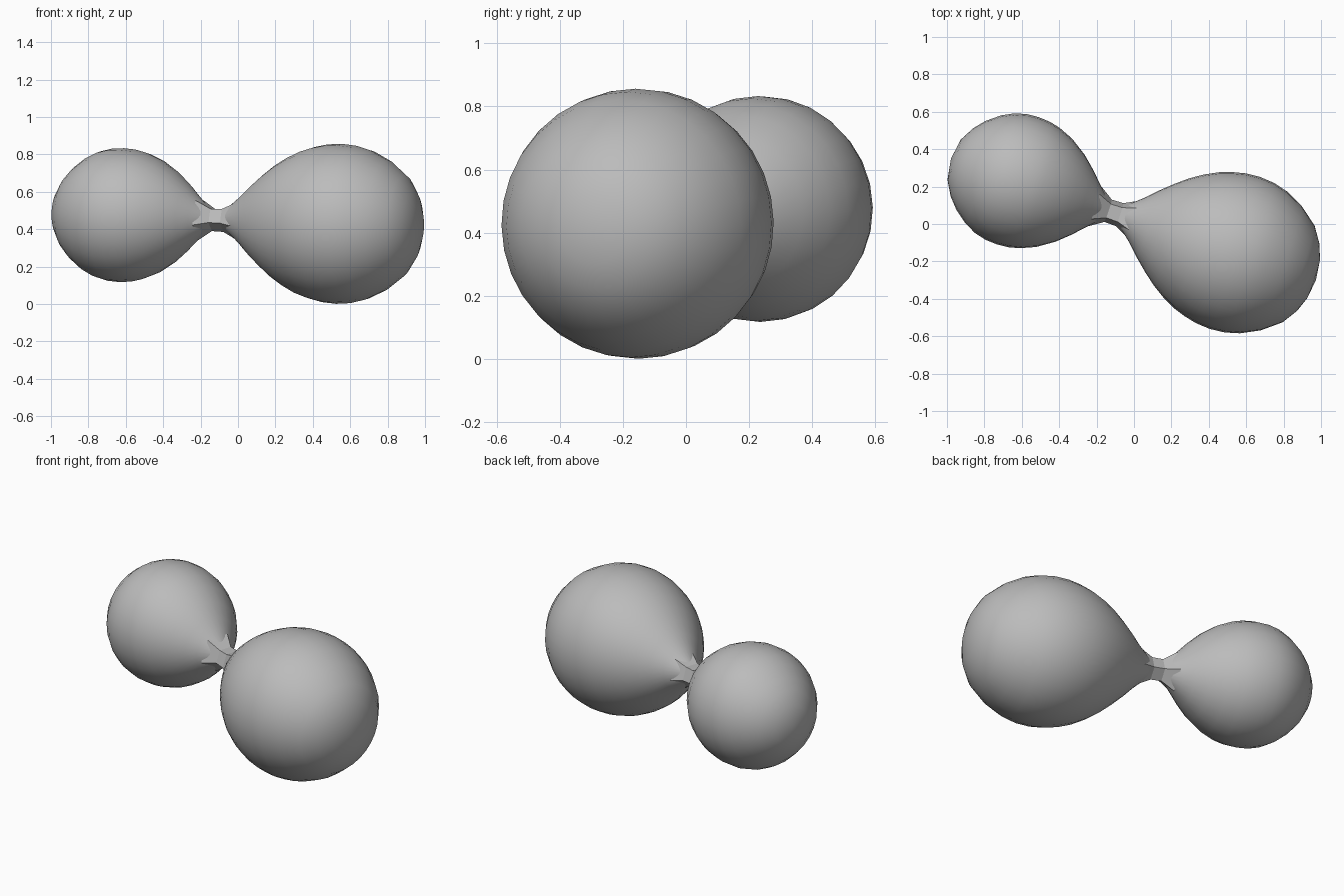
import bpy, bmesh, math
from mathutils import Vector

if "Cube" in bpy.data.objects:
    bpy.data.objects.remove(bpy.data.objects["Cube"])

grey = bpy.data.materials.new("mid grey")
grey.diffuse_color = (0.5, 0.5, 0.5, 1)
grey.use_nodes = True
grey.node_tree.nodes["Principled BSDF"].inputs["Base Color"].default_value = grey.diffuse_color

# Shared axis running from the large bulb's centre towards the small bulb
ORIGIN = Vector((0.55, -0.158, 0.428))
AXIS = Vector((-0.948, 0.315, 0.038)).normalized()
SIDE = AXIS.cross(Vector((0, 0, 1))).normalized()
UP = SIDE.cross(AXIS)


def lathe(name, profile, sides, smooth, turn=0.0):
    """Spin (distance along axis, radius) points around the shared axis."""
    bm = bmesh.new()
    rings = []
    for s, r in profile:
        c = ORIGIN + AXIS * s
        if r == 0:
            rings.append([bm.verts.new(c)] * sides)
            continue
        angles = [turn + 2 * math.pi * i / sides for i in range(sides)]
        rings.append([bm.verts.new(c + r * (SIDE * math.cos(a) + UP * math.sin(a)))
                      for a in angles])
    for a, b in zip(rings, rings[1:]):
        for i in range(sides):
            j = (i + 1) % sides
            quad = list(dict.fromkeys((a[i], a[j], b[j], b[i])))
            bm.faces.new(quad).smooth = smooth
    bmesh.ops.recalc_face_normals(bm, faces=bm.faces)
    mesh = bpy.data.meshes.new(name)
    bm.to_mesh(mesh)
    bm.free()
    mesh.materials.append(grey)
    obj = bpy.data.objects.new(name, mesh)
    bpy.context.collection.objects.link(obj)
    return obj


# Large teardrop bulb, tapering to the neck
lathe("large_bulb", [
    (-0.446, 0), (-0.432, 0.11), (-0.402, 0.19), (-0.348, 0.272), (-0.25, 0.35),
    (-0.149, 0.4), (-0.07, 0.421), (0.01, 0.428), (0.09, 0.422), (0.16, 0.406),
    (0.225, 0.384), (0.3, 0.346), (0.368, 0.302), (0.433, 0.25), (0.5, 0.19),
    (0.56, 0.13), (0.635, 0.065)], 32, True)

# Small teardrop bulb, tapering to the neck
lathe("small_bulb", [
    (0.76, 0.07), (0.82, 0.13), (0.87, 0.182), (0.94, 0.245), (1.03, 0.305),
    (1.112, 0.339), (1.17, 0.353), (1.235, 0.358), (1.3, 0.354), (1.365, 0.337),
    (1.43, 0.304), (1.5, 0.249), (1.55, 0.192), (1.593, 0.115), (1.612, 0)], 28, True)

# Faceted neck joining the two bulbs
lathe("neck", [(0.59, 0.105), (0.66, 0.068), (0.725, 0.066), (0.80, 0.118)],
      5, False, math.radians(54))
